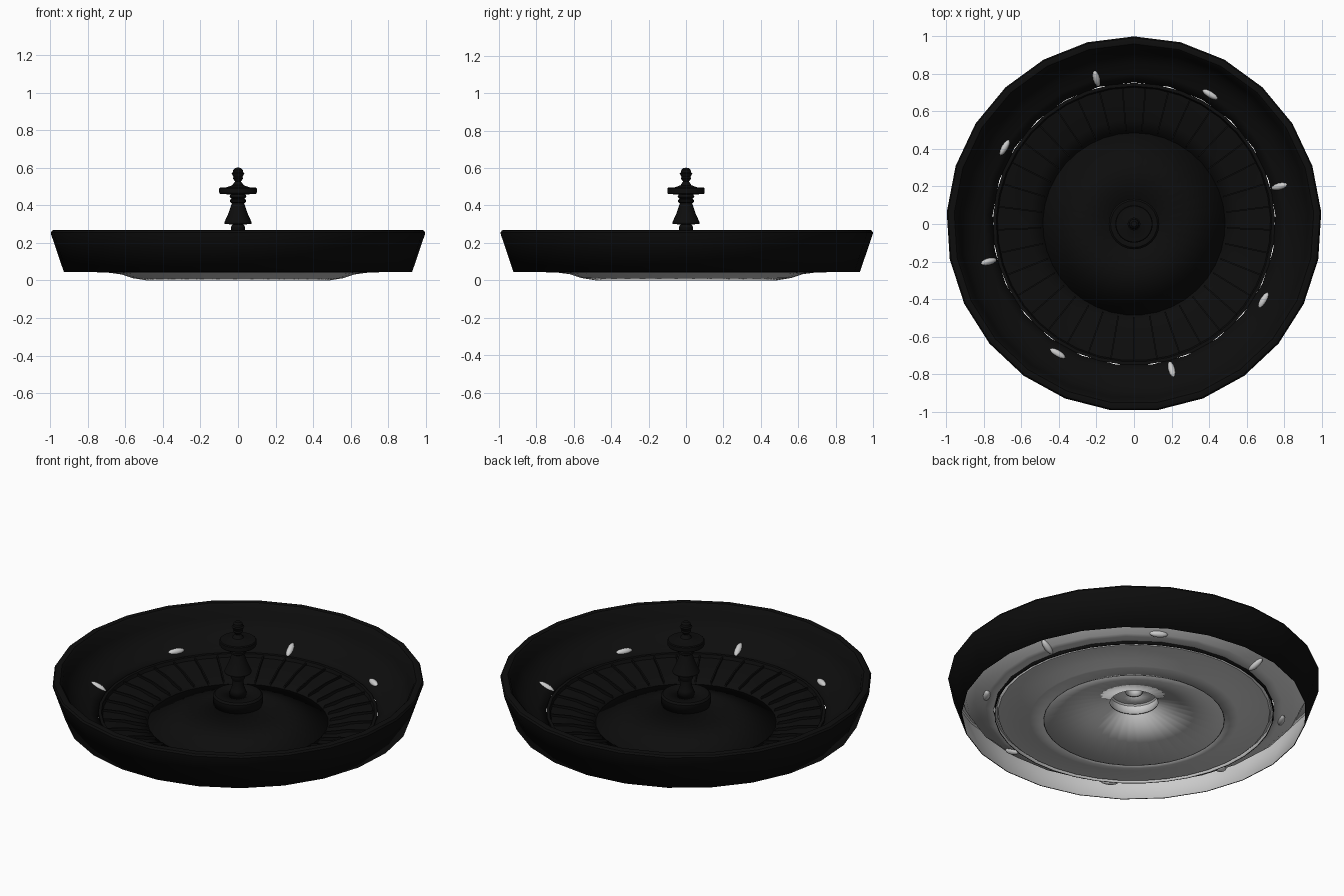
import bpy, bmesh, math
from mathutils import Matrix, Vector

if "Cube" in bpy.data.objects:
    bpy.data.objects.remove(bpy.data.objects["Cube"])

def material(name, v):
    m = bpy.data.materials.new(name)
    m.diffuse_color = (v, v, v, 1)
    m.use_nodes = True
    m.node_tree.nodes["Principled BSDF"].inputs["Base Color"].default_value = m.diffuse_color
    return m

black = material("black_finish", 0.004)
grey = material("grey_underside", 0.7)

def finish(bm, name, mats=(), angle=30):
    me = bpy.data.meshes.new(name)
    bm.to_mesh(me)
    bm.free()
    ob = bpy.data.objects.new(name, me)
    bpy.context.collection.objects.link(ob)
    for m in mats:
        me.materials.append(m)
    bpy.ops.object.select_all(action='DESELECT')
    ob.select_set(True)
    bpy.context.view_layer.objects.active = ob
    bpy.ops.object.shade_smooth_by_angle(angle=math.radians(angle))
    return ob

def lathe(name, profile, sides, angle=30):
    """Thin shell of revolution; profile runs from the outside in."""
    bm = bmesh.new()
    rings = []
    for r, z in profile:
        if r == 0:
            rings.append([bm.verts.new((0, 0, z))] * sides)
        else:
            rings.append([bm.verts.new((r * math.cos(a), r * math.sin(a), z))
                          for a in (math.pi / 2 + math.tau * i / sides for i in range(sides))])
    for lo, hi in zip(rings, rings[1:]):
        for i in range(sides):
            j = (i + 1) % sides
            quad = [lo[i], lo[j], hi[j], hi[i]]
            bm.faces.new(list(dict.fromkeys(quad)))
    ob = finish(bm, name, (black, grey), angle)
    s = ob.modifiers.new("shell", 'SOLIDIFY')
    s.thickness = 0.004
    s.offset = -1
    s.material_offset = 1
    return ob

# Outer bowl: sloped outside wall, rounded lip, inner ball track
lathe("bowl", [(.93, .045), (.998, .245), (1.0, .255), (.993, .266), (.98, .27),
               (.96, .268), (.948, .255), (.93, .195), (.905, .15), (.86, .113),
               (.80, .082), (.755, .062)], 25)

# Wheel: raised border, number ring, pocket ring
lathe("wheel_ring", [(.752, .042), (.752, .068), (.735, .068), (.728, .05),
                     (.62, .036), (.56, .016), (.486, .004)], 37)

# Central cone and hub
lathe("wheel_cone", [(.486, .004), (.13, .115)], 37, 5)
lathe("hub", [(.135, .115), (.135, .165), (.125, .175), (.045, .175)], 24)

# Turret spindle with round plate and finial
lathe("turret", [(.048, .175), (.04, .2), (.032, .22), (.03, .255), (.038, .27),
                 (.038, .285), (.03, .298), (.072, .302), (.073, .31), (.05, .36),
                 (.033, .412), (.042, .418), (.042, .43), (.034, .435), (.045, .445),
                 (.04, .458), (.096, .462), (.1, .468), (.1, .49), (.096, .495),
                 (.06, .497), (.03, .508), (.016, .528), (.028, .545), (.024, .552),
                 (.034, .572), (.027, .577), (.025, .59), (.015, .6), (0, .602)], 24)

# Pocket dividers
bm = bmesh.new()
side = [(.49, .005), (.56, .016), (.62, .036), (.728, .05), (.728, .062),
        (.62, .05), (.50, .02)]
for k in range(37):
    rot = Matrix.Rotation(math.tau * (k + .5) / 37 + math.pi / 2, 3, 'Z')
    a, b = [[bm.verts.new(rot @ Vector((r, y, z))) for r, z in side] for y in (-.004, .004)]
    bm.faces.new(a)
    bm.faces.new(b[::-1])
    for i in range(len(side)):
        j = (i + 1) % len(side)
        bm.faces.new((a[i], b[i], b[j], a[j]))
bmesh.ops.recalc_face_normals(bm, faces=bm.faces)
finish(bm, "pocket_dividers", (black,))

# Deflectors: alternate radial and tangential, sunk through the bowl slope
bm = bmesh.new()
for k in range(8):
    m = (Matrix.Rotation(math.radians(14.5 + 45 * k), 4, 'Z')
         @ Matrix.Translation((.803, 0, .08))
         @ Matrix.Rotation(-math.atan(.5), 4, 'Y')
         @ Matrix.Rotation(math.pi / 2 * (k % 2), 4, 'Z')
         @ Matrix.Diagonal((.05, .019, .02, 1)))
    bmesh.ops.create_uvsphere(bm, u_segments=12, v_segments=8, radius=1, matrix=m)
finish(bm, "deflectors", (), 60)
